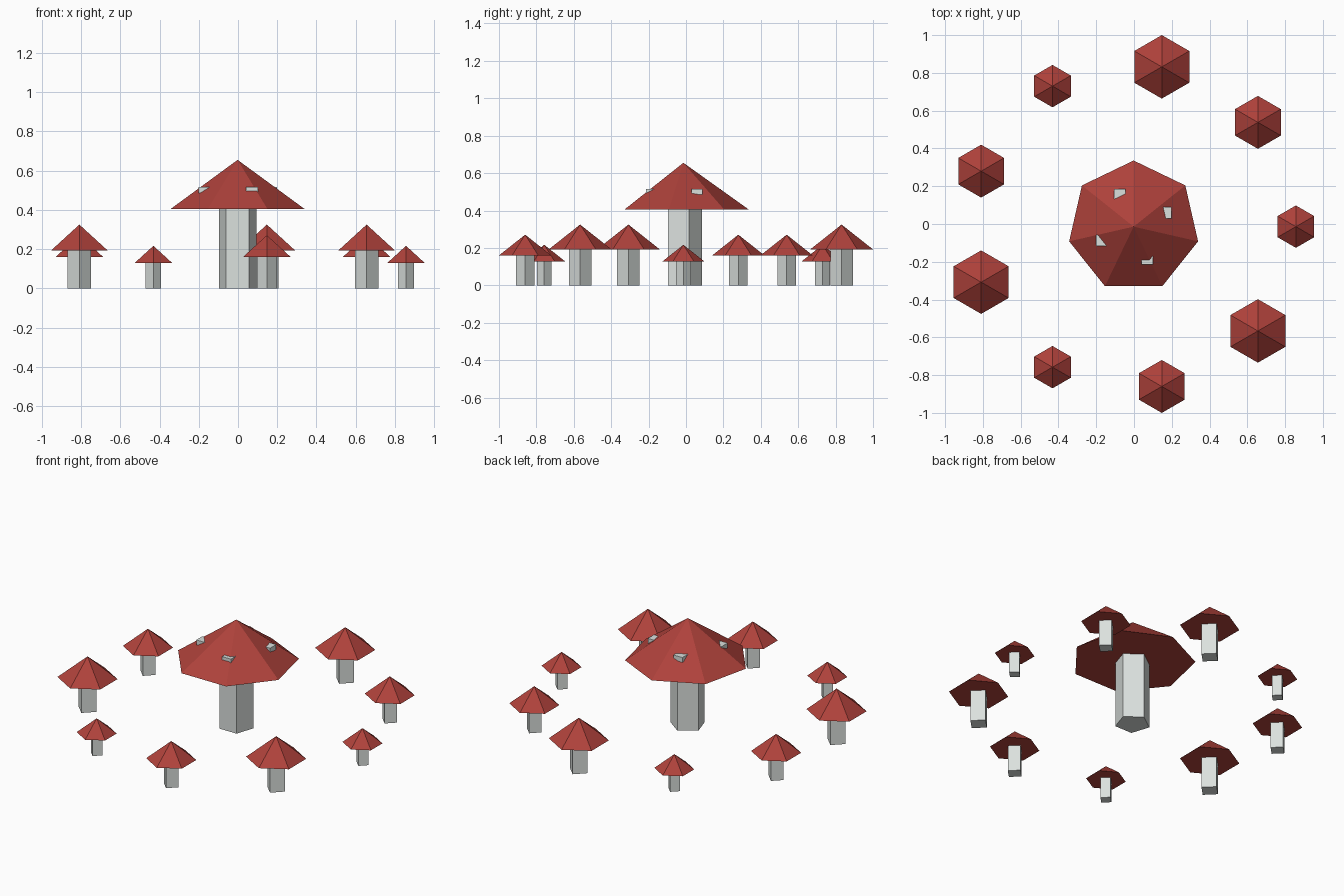
import bpy, bmesh
from math import sin, cos, pi, radians
from mathutils import Matrix, Vector

cube = bpy.data.objects.get("Cube")
if cube:
    bpy.data.objects.remove(cube, do_unlink=True)


def material(name, rgb):
    m = bpy.data.materials.new(name)
    m.use_nodes = True
    m.diffuse_color = (*rgb, 1)
    m.node_tree.nodes["Principled BSDF"].inputs["Base Color"].default_value = (*rgb, 1)
    return m


RED = material("cap red", (0.43, 0.054, 0.044))
PALE = material("pale grey", (0.71, 0.75, 0.73))
CENTRE = Vector((-0.002, -0.014, 0))


def add_object(name, bm, mat, location):
    bmesh.ops.recalc_face_normals(bm, faces=bm.faces)
    mesh = bpy.data.meshes.new(name)
    bm.to_mesh(mesh)
    bm.free()
    mesh.materials.append(mat)
    obj = bpy.data.objects.new(name, mesh)
    obj.location = location
    bpy.context.collection.objects.link(obj)


def ring(bm, sides, radius, z):
    # one corner always points to the back
    return [bm.verts.new((radius * sin(2 * pi * i / sides),
                          radius * cos(2 * pi * i / sides), z)) for i in range(sides)]


def stem(name, sides, radius, height, location):
    bm = bmesh.new()
    low, high = ring(bm, sides, radius, 0), ring(bm, sides, radius, height)
    bm.faces.new(low)
    bm.faces.new(high)
    for i in range(sides):
        j = (i + 1) % sides
        bm.faces.new((low[i], low[j], high[j], high[i]))
    add_object(name, bm, PALE, location)


def cap(name, sides, radius, base, top, location):
    bm = bmesh.new()
    rim = ring(bm, sides, radius, base)
    tip = bm.verts.new((0, 0, top))
    bm.faces.new(rim)
    for i in range(sides):
        bm.faces.new((rim[i], rim[(i + 1) % sides], tip))
    add_object(name, bm, RED, location)


# Large central mushroom
stem("main_stem", 5, 0.1, 0.405, CENTRE)
cap("main_cap", 7, 0.35, 0.405, 0.655, CENTRE)

# Four blocky spots, a quarter turn apart
for k in range(4):
    bm = bmesh.new()
    bmesh.ops.create_cube(bm, size=1)
    place = (Matrix.Rotation(k * pi / 2, 4, "Z") @ Matrix.Translation((0.17, 0.073, 0.501))
             @ Matrix.Diagonal((0.06, 0.06, 0.03, 1)))
    bm.transform(place)
    add_object(f"cap_spot_{k + 1}", bm, PALE, CENTRE)

# Circle of small mushrooms in three repeating sizes
for k in range(9):
    s = (4 + k % 3) / 6
    a = radians(40 * k)
    spot = CENTRE + Vector((cos(a), sin(a), 0)) * 0.859
    stem(f"small_stem_{k + 1}", 4, 0.06 * s, 0.192 * s, spot)
    cap(f"small_cap_{k + 1}", 6, 0.168 * s, 0.192 * s, 0.325 * s, spot)
